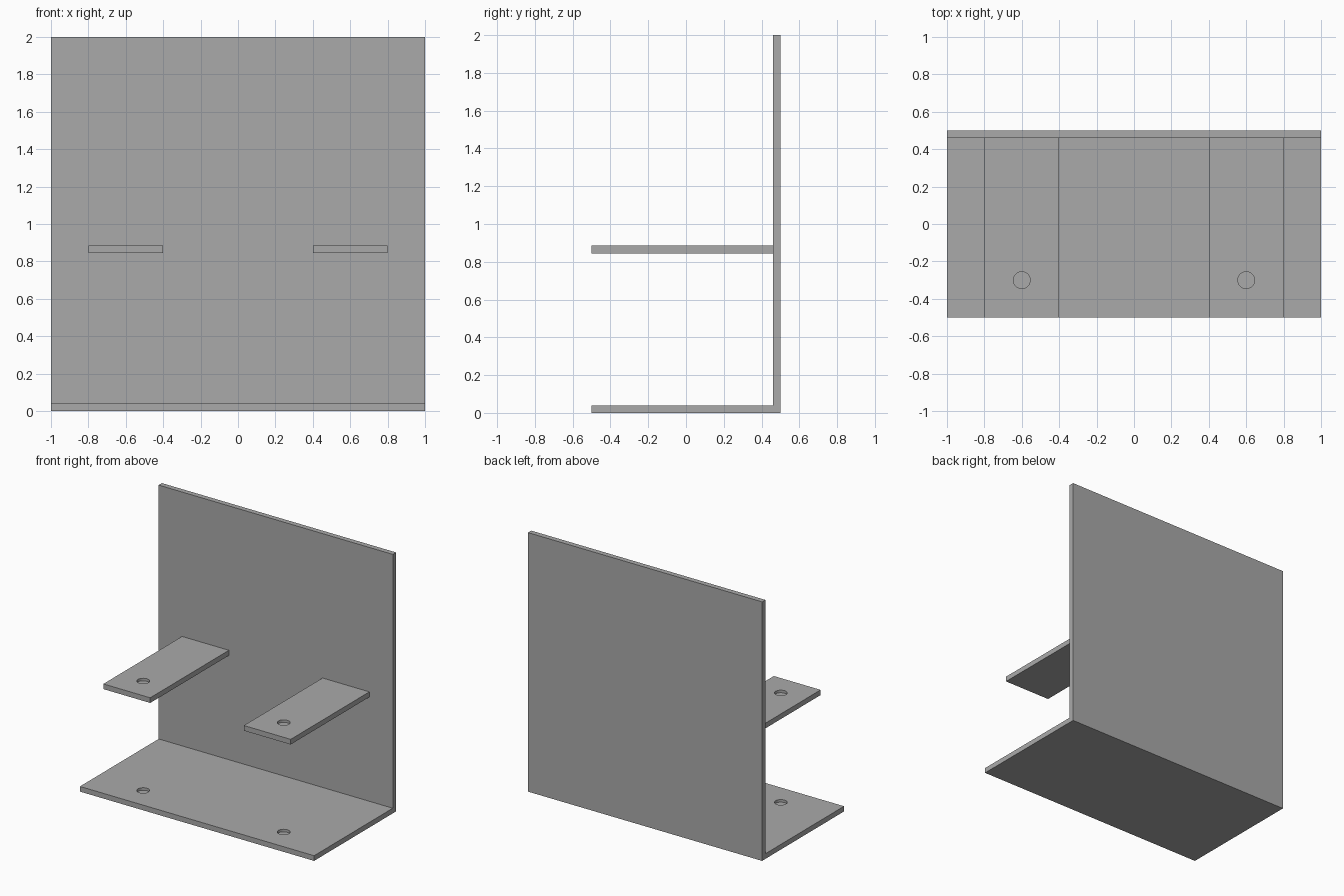
import bpy
import bmesh
from mathutils import Matrix

old = bpy.data.objects.get("Cube")
if old:
    bpy.data.objects.remove(old, do_unlink=True)

T = 0.04            # sheet thickness
FRONT, BACK = -0.5, 0.5
TAB_X, TAB_TOP = 0.6, 0.885
HOLE_Y, HOLE_R, HOLE_DEPTH = -0.3, 0.045, 0.02

grey = bpy.data.materials.new("plain_grey")
grey.use_nodes = True
colour = (0.4, 0.4, 0.4, 1)
grey.diffuse_color = colour
grey.node_tree.nodes["Principled BSDF"].inputs["Base Color"].default_value = colour


def add_object(name, bm):
    bmesh.ops.recalc_face_normals(bm, faces=bm.faces)
    mesh = bpy.data.meshes.new(name)
    bm.to_mesh(mesh)
    bm.free()
    mesh.materials.append(grey)
    obj = bpy.data.objects.new(name, mesh)
    bpy.context.collection.objects.link(obj)
    return obj


def extrude_profile(name, profile, x0, x1):
    """Extrude a (y, z) outline along x."""
    bm = bmesh.new()
    face = bm.faces.new([bm.verts.new((x0, y, z)) for y, z in profile])
    new = bmesh.ops.extrude_face_region(bm, geom=[face])["geom"]
    verts = [g for g in new if isinstance(g, bmesh.types.BMVert)]
    bmesh.ops.translate(bm, verts=verts, vec=(x1 - x0, 0, 0))
    return add_object(name, bm)


def drill(obj, x, top):
    """Cut a shallow round hole into the upper face."""
    bm = bmesh.new()
    bmesh.ops.create_cone(bm, cap_ends=True, segments=32, radius1=HOLE_R,
                          radius2=HOLE_R, depth=2 * HOLE_DEPTH,
                          matrix=Matrix.Translation((x, HOLE_Y, top)))
    cutter = add_object("hole_cutter", bm)
    cutter.hide_render = True
    mod = obj.modifiers.new("hole", 'BOOLEAN')
    mod.operation = 'DIFFERENCE'
    mod.solver = 'EXACT'
    mod.object = cutter
    bpy.context.view_layer.objects.active = obj
    bpy.ops.object.modifier_apply(modifier=mod.name)
    bpy.data.objects.remove(cutter, do_unlink=True)


# L-shaped base and back panel
bracket = extrude_profile("base_and_back_panel", [
    (FRONT, 0), (BACK, 0), (BACK, 2), (BACK - T, 2), (BACK - T, T), (FRONT, T)], -1, 1)

# Two tabs above the base, each hole lined up with one in the base
for side, x in (("left", TAB_X), ("right", -TAB_X)):
    drill(bracket, x, T)
    tab = extrude_profile(side + "_tab", [
        (FRONT, TAB_TOP - T), (BACK - T, TAB_TOP - T),
        (BACK - T, TAB_TOP), (FRONT, TAB_TOP)], x - 0.2, x + 0.2)
    drill(tab, x, TAB_TOP)
